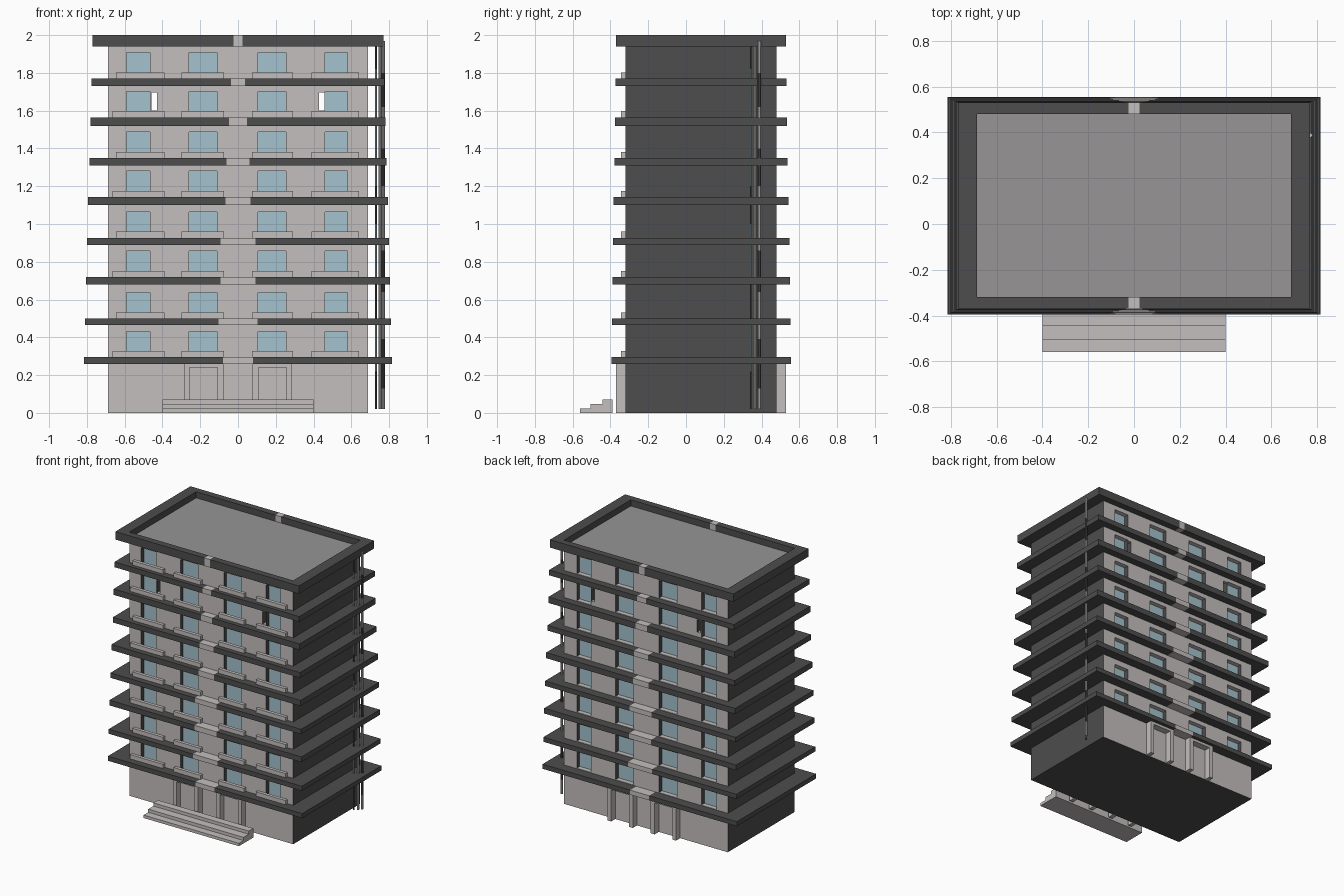
import bpy, bmesh, math

if "Cube" in bpy.data.objects:
    bpy.data.objects.remove(bpy.data.objects["Cube"])

def material(name, col):
    m = bpy.data.materials.new(name)
    m.diffuse_color = (*col, 1)
    m.use_nodes = True
    m.node_tree.nodes["Principled BSDF"].inputs["Base Color"].default_value = m.diffuse_color
    return m

LIGHT = material("light_concrete", (0.55, 0.52, 0.51))
DARK = material("dark_concrete", (0.075, 0.075, 0.075))
ROOF = material("roof_grey", (0.31, 0.30, 0.30))
GLASS = material("blue_glass", (0.37, 0.54, 0.61))

def boxes(name, mat, spans):
    """One object made of boxes given as (x0, x1, y0, y1, z0, z1)."""
    bm = bmesh.new()
    for x0, x1, y0, y1, z0, z1 in spans:
        vs = bmesh.ops.create_cube(bm, size=1)["verts"]
        for v in vs:
            v.co = (x0 if v.co.x < 0 else x1,
                    y0 if v.co.y < 0 else y1,
                    z0 if v.co.z < 0 else z1)
    me = bpy.data.meshes.new(name)
    bm.to_mesh(me)
    bm.free()
    ob = bpy.data.objects.new(name, me)
    bpy.context.collection.objects.link(ob)
    me.materials.append(mat)
    return ob

def post(name, mat, x, y, r, parts):
    """Round post split into vertical pieces."""
    for i, (z0, z1) in enumerate(parts):
        bpy.ops.mesh.primitive_cylinder_add(vertices=10, radius=r, depth=z1 - z0,
                                            location=(x, y, (z0 + z1) / 2))
        ob = bpy.context.object
        ob.name = f"{name}_{i + 1}"
        ob.data.materials.append(mat)
        bpy.ops.object.shade_smooth_by_angle()

FRONT, BACK, MID, HALF = -0.32, 0.48, 0.08, 0.687
# bottom, top, half width of slab, half width of light centre
SLABS = [(0.26, 0.295, 0.815, 0.08), (0.465, 0.50, 0.81, 0.102),
         (0.68, 0.72, 0.805, 0.092), (0.89, 0.927, 0.80, 0.092),
         (1.10, 1.143, 0.793, 0.065), (1.31, 1.35, 0.785, 0.06),
         (1.52, 1.565, 0.78, 0.047), (1.73, 1.77, 0.775, 0.036)]
COLUMNS = [(-0.59, -0.465), (-0.26, -0.11), (0.105, 0.255), (0.46, 0.58)]

# Floor slabs, with a light block in the middle of each
for i, (z0, z1, w, c) in enumerate(SLABS):
    d = 0.475 - (0.815 - w) * 0.55
    y0, y1 = MID - d, MID + d
    boxes(f"floor_slab_{i + 1}", DARK, [(-w, -c, y0, y1, z0, z1), (c, w, y0, y1, z0, z1)])
    boxes(f"slab_centre_{i + 1}", LIGHT, [(-c, c, y0, y1, z0, z1)])

# Roof rim and sunken roof floor
w, c, d, z0, z1 = 0.77, 0.023, 0.45, 1.94, 2.0
rim, mids = [], []
for s in (-1, 1):
    rim.append((*sorted((s * HALF, s * w)), MID - d, MID + d, z0, z1))
for y0, y1 in ((MID - d, FRONT), (BACK, MID + d)):
    rim += [(-HALF, -c, y0, y1, z0, z1), (c, HALF, y0, y1, z0, z1)]
    mids.append((-c, c, y0, y1, z0, z1))
boxes("roof_rim", DARK, rim)
boxes("roof_rim_centre", LIGHT, mids)
boxes("roof_floor", ROOF, [(-HALF, HALF, FRONT, BACK, 1.945, 1.953)])

# Building body with window recesses front and back
body = boxes("building_body", LIGHT, [(-HALF, HALF, FRONT, BACK, 0, 1.946)])
body.data.materials.append(DARK)
cuts, panes = [], []
for z0, z1, w, c in SLABS:
    for a, b in COLUMNS:
        lo, hi = z1 + 0.004, z1 + 0.137
        cuts += [(a, b, FRONT - 0.02, FRONT + 0.045, lo, hi),
                 (a, b, BACK - 0.045, BACK + 0.02, lo, hi)]
        panes += [(a, b, FRONT + 0.035, FRONT + 0.043, lo, hi),
                  (a, b, BACK - 0.043, BACK - 0.035, lo, hi)]
# Two slits running right through on the seventh floor
for s in (-1, 1):
    cuts.append((*sorted((s * 0.43, s * 0.457)), -0.4, 0.6, 1.60, 1.695))
cutter = boxes("window_cutter", LIGHT, cuts)
cutter.hide_render = True
mod = body.modifiers.new("windows", 'BOOLEAN')
mod.operation, mod.solver, mod.object = 'DIFFERENCE', 'EXACT', cutter
bpy.context.view_layer.objects.active = body
bpy.ops.object.modifier_apply(modifier="windows")
bpy.data.objects.remove(cutter)
for p in body.data.polygons:  # side walls, jambs and underside are dark
    p.material_index = 1 if abs(p.normal.x) > 0.5 or (p.normal.z < -0.5 and p.center.z < 0.1) else 0
boxes("window_panes", GLASS, panes)

# Low balcony ledges on the front
ledges = []
for i, (z0, z1, w, c) in enumerate(SLABS):
    e = 0.02 if i % 2 == 0 else 0
    for a, b in ((-0.645 - e, -0.39), (-0.30, -0.075), (0.075, 0.29), (0.39, 0.64)):
        ledges.append((a, b, FRONT - 0.023, FRONT + 0.002, z1 - 0.002, z1 + 0.032))
boxes("balcony_ledges", LIGHT, ledges)

# Door surrounds front and back
frames = []
for y0, y1 in ((-0.37, FRONT), (BACK, 0.53)):
    for s in (-1, 1):
        for a, b in ((0.075, 0.108), (0.257, 0.287)):
            frames.append((*sorted((s * a, s * b)), y0, y1, 0, 0.26))
        frames.append((*sorted((s * 0.108, s * 0.257)), y0, y1, 0.24, 0.26))
boxes("door_surrounds", LIGHT, frames)

# Entrance steps
boxes("entrance_steps", LIGHT, [(-0.4, 0.4, -0.56, -0.388, 0, 0.022),
                                (-0.4, 0.4, -0.505, -0.388, 0.022, 0.046),
                                (-0.4, 0.4, -0.443, -0.388, 0.046, 0.07)])

# Service pipes on the right side, in dark, light and blue lengths
post("light_pipe", LIGHT, 0.77, 0.388, 0.010, [(0.02, 0.13), (0.39, 0.64), (0.86, 1.2), (1.4, 1.62), (1.8, 1.97)])
post("dark_pipe", DARK, 0.77, 0.388, 0.010, [(0.13, 0.39), (0.64, 0.86), (1.2, 1.4), (1.62, 1.8)])
post("rear_pipe", LIGHT, 0.752, 0.365, 0.009, [(0.02, 1.97)])
post("thin_dark_pipe", DARK, 0.731, 0.343, 0.005, [(0.02, 0.22), (0.5, 0.7), (1.0, 1.2), (1.82, 1.97)])
post("thin_blue_pipe", GLASS, 0.731, 0.343, 0.005, [(0.22, 0.5), (0.7, 1.0), (1.2, 1.82)])
